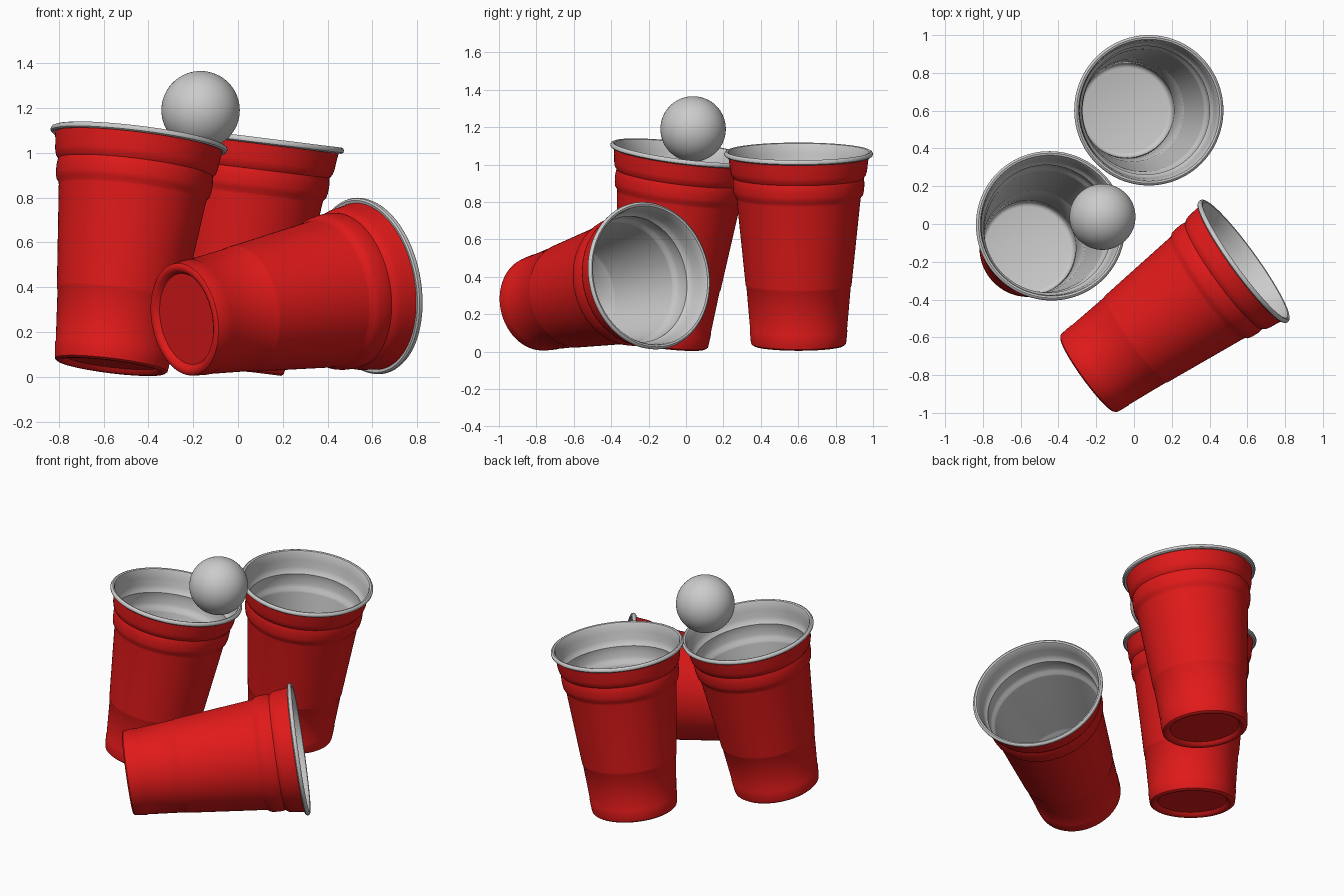
import bpy, bmesh, math
from mathutils import Vector

if "Cube" in bpy.data.objects:
    bpy.data.objects.remove(bpy.data.objects["Cube"])

SEGMENTS = 96
red = bpy.data.materials.new("red_plastic")
red.diffuse_color = (0.75, 0.01, 0.01, 1)
red.use_nodes = True
red.node_tree.nodes["Principled BSDF"].inputs["Base Color"].default_value = red.diffuse_color

# Outer wall: recessed underside, foot ring, tapering wall, two grip bands
OUTER = [(0, 0.022), (0.205, 0.022), (0.216, 0.006), (0.228, 0.0), (0.243, 0.0),
         (0.253, 0.008), (0.256, 0.025), (0.261, 0.08), (0.259, 0.086), (0.279, 0.315),
         (0.283, 0.322), (0.284, 0.332), (0.331, 0.785), (0.333, 0.797), (0.345, 0.812),
         (0.350, 0.835), (0.352, 0.87), (0.350, 0.892), (0.348, 0.902), (0.360, 0.918),
         (0.366, 0.94), (0.371, 0.985), (0.376, 1.018)]

# Rolled lip, then the inner wall down to the floor
LIP = [(0.376, 1.018), (0.388, 1.016), (0.396, 1.022), (0.398, 1.031), (0.394, 1.040),
       (0.386, 1.044), (0.376, 1.041), (0.371, 1.032)]
WALL = 0.008
INNER = LIP + [(r - WALL, z) for r, z in reversed(OUTER[7:-1])] + \
    [(0.246, 0.045), (0.238, 0.034), (0.225, 0.030), (0, 0.030)]


def lathe(name, profile, base, rim, material=None):
    """Spin a profile round z, then stand it on the line from base to rim."""
    bm = bmesh.new()
    rings = []
    for r, z in profile:
        if r == 0:
            rings.append([bm.verts.new((0, 0, z))] * SEGMENTS)
        else:
            rings.append([bm.verts.new((r * math.cos(a), r * math.sin(a), z))
                          for a in (2 * math.pi * i / SEGMENTS for i in range(SEGMENTS))])
    for low, high in zip(rings, rings[1:]):
        for i in range(SEGMENTS):
            j = (i + 1) % SEGMENTS
            bm.faces.new(dict.fromkeys((low[i], low[j], high[j], high[i])))
    mesh = bpy.data.meshes.new(name)
    bm.to_mesh(mesh)
    bm.free()
    obj = bpy.data.objects.new(name, mesh)
    bpy.context.collection.objects.link(obj)
    if material:
        mesh.materials.append(material)
    obj.rotation_mode = 'QUATERNION'
    obj.rotation_quaternion = (Vector(rim) - Vector(base)).to_track_quat('Z', 'Y')
    obj.location = base
    smooth(obj)
    return obj


def smooth(obj):
    bpy.ops.object.select_all(action='DESELECT')
    obj.select_set(True)
    bpy.context.view_layer.objects.active = obj
    bpy.ops.object.shade_smooth_by_angle(angle=math.radians(40))


# Two leaning cups and one lying on its side: base centre, rim centre
CUPS = {
    "left_cup": ((-0.567, -0.135, 0.045), (-0.44, -0.008, 1.075)),
    "back_cup": ((-0.048, 0.602, 0.034), (0.08, 0.602, 1.070)),
    "fallen_cup": ((-0.245, -0.795, 0.255), (0.595, -0.187, 0.408)),
}
for name, (base, rim) in CUPS.items():
    lathe(name + "_shell", OUTER, base, rim, red)
    lathe(name + "_liner", INNER, base, rim)

# Ball resting on the left cup's rim
bpy.ops.mesh.primitive_uv_sphere_add(segments=64, ring_count=32, radius=0.175,
                                     location=(-0.167, 0.038, 1.19))
ball = bpy.context.object
ball.name = "ball"
smooth(ball)
